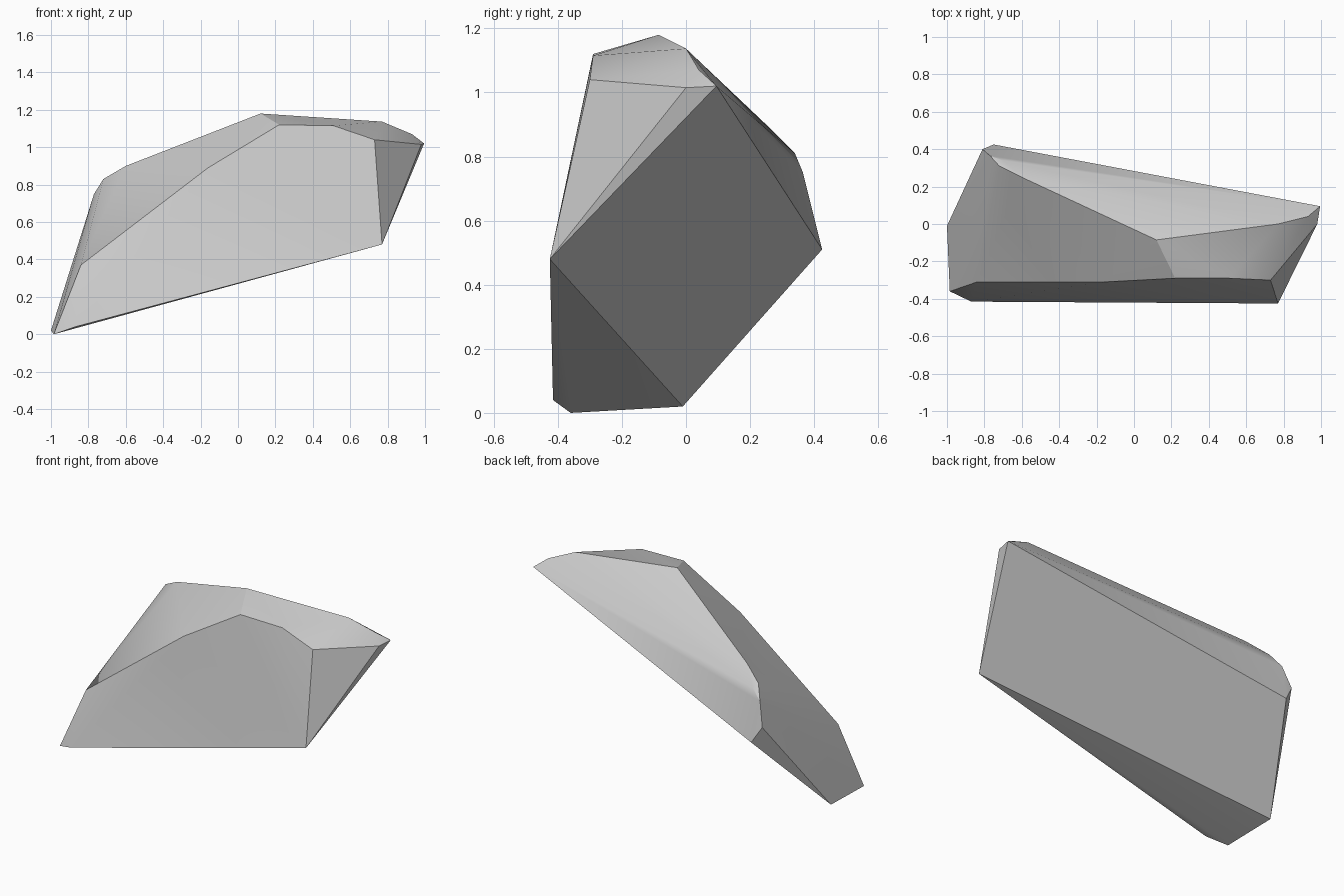
import bpy
import bmesh
import math

old = bpy.data.objects.get("Cube")
if old:
    bpy.data.objects.remove(old, do_unlink=True)

# Stone material
stone = bpy.data.materials.new("grey_stone")
stone.use_nodes = True
grey = (0.6, 0.6, 0.6, 1.0)
stone.diffuse_color = grey
stone.node_tree.nodes["Principled BSDF"].inputs["Base Color"].default_value = grey

# Corner points, grouped by the ridge they form
underside = [(0.77, -0.425, 0.48), (0.995, 0.095, 1.02), (-1.0, -0.01, 0.02),
             (-0.75, 0.425, 0.51), (-0.985, -0.36, 0.0), (-0.87, -0.415, 0.04)]
front_rim = [(0.73, -0.30, 1.04), (0.51, -0.29, 1.115), (0.22, -0.29, 1.12),
             (-0.16, -0.31, 0.89), (-0.6, -0.307, 0.56), (-0.84, -0.31, 0.37)]
top_ridge = [(0.98, 0.0, 1.015), (0.93, 0.04, 1.07), (0.77, 0.0, 1.137),
             (0.12, -0.085, 1.18), (-0.60, 0.25, 0.90), (-0.72, 0.31, 0.83),
             (-0.70, 0.34, 0.81), (-0.77, 0.365, 0.75), (-0.81, 0.40, 0.61)]

# Rock: a hull stretched over the ridges
bm = bmesh.new()
for point in underside + front_rim + top_ridge:
    bm.verts.new(point)
hull = bmesh.ops.convex_hull(bm, input=bm.verts[:])
inside = [v for v in bm.verts if not v.link_faces]
bmesh.ops.delete(bm, geom=inside, context='VERTS')
bmesh.ops.dissolve_limit(bm, angle_limit=math.radians(1.5),
                         verts=bm.verts[:], edges=bm.edges[:])
bmesh.ops.recalc_face_normals(bm, faces=bm.faces[:])
mesh = bpy.data.meshes.new("rock")
bm.to_mesh(mesh)
bm.free()
mesh.materials.append(stone)
rock = bpy.data.objects.new("rock", mesh)
bpy.context.collection.objects.link(rock)

# Soft facets with crisp main edges
bpy.ops.object.select_all(action='DESELECT')
rock.select_set(True)
bpy.context.view_layer.objects.active = rock
bpy.ops.object.shade_smooth_by_angle(angle=math.radians(30))
